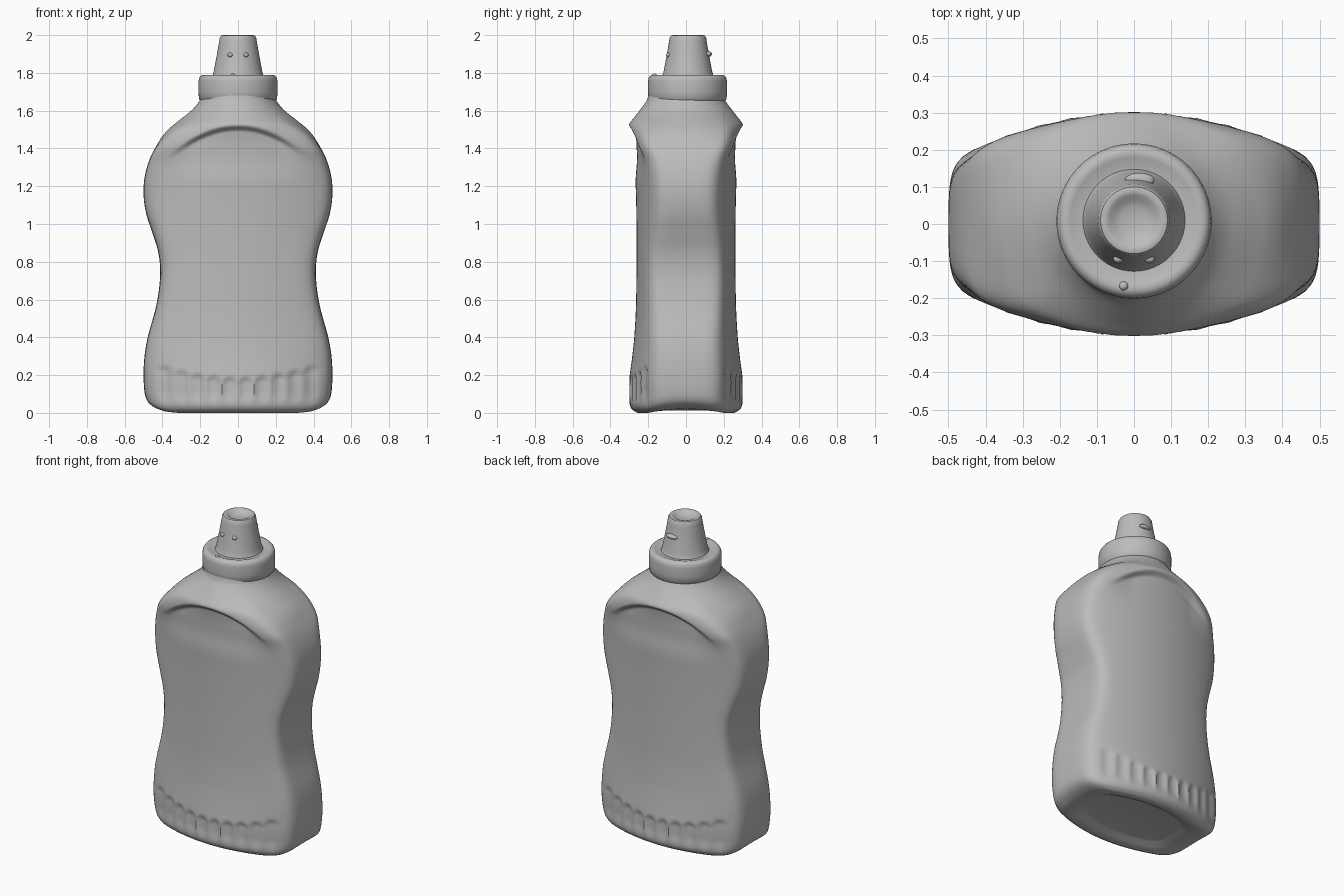
import bpy, bmesh, math

cube = bpy.data.objects.get("Cube")
if cube:
    bpy.data.objects.remove(cube, do_unlink=True)

grey = bpy.data.materials.new("plain grey")
grey.use_nodes = True
grey.diffuse_color = (0.5, 0.5, 0.5, 1)
grey.node_tree.nodes["Principled BSDF"].inputs["Base Color"].default_value = (0.5, 0.5, 0.5, 1)


def smooth(a, b, v):
    t = min(1, max(0, (v - a) / (b - a)))
    return t * t * (3 - 2 * t)


def curve(points, z):
    """Monotone-looking cubic through (z, value) points."""
    n = len(points)
    i = max(0, min(n - 2, sum(p[0] <= z for p in points) - 1))

    def slope(j):
        a, b = points[max(0, j - 1)], points[min(n - 1, j + 1)]
        return (b[1] - a[1]) / (b[0] - a[0])
    (z0, v0), (z1, v1) = points[i], points[i + 1]
    h = z1 - z0
    t = (z - z0) / h
    return ((2*t**3 - 3*t*t + 1) * v0 + (t**3 - 2*t*t + t) * h * slope(i)
            + (3*t*t - 2*t**3) * v1 + (t**3 - t*t) * h * slope(i + 1))


def finish(name, bm, angle=50):
    bmesh.ops.recalc_face_normals(bm, faces=bm.faces)
    mesh = bpy.data.meshes.new(name)
    bm.to_mesh(mesh)
    bm.free()
    obj = bpy.data.objects.new(name, mesh)
    bpy.context.collection.objects.link(obj)
    mesh.materials.append(grey)
    bpy.ops.object.select_all(action='DESELECT')
    obj.select_set(True)
    bpy.context.view_layer.objects.active = obj
    bpy.ops.object.shade_smooth_by_angle(angle=math.radians(angle))
    return obj


def loft(name, rings, angle=50):
    """Skin closed rings of points and cap both ends."""
    bm = bmesh.new()
    loops = [[bm.verts.new(p) for p in ring] for ring in rings]
    n = len(loops[0])
    for a, b in zip(loops, loops[1:]):
        for i in range(n):
            j = (i + 1) % n
            bm.faces.new((a[i], a[j], b[j], b[i]))
    bm.faces.new(loops[0])
    bm.faces.new(loops[-1])
    return finish(name, bm, angle)


def lathe(name, profile, cx, cy, n=64):
    return loft(name, [[(cx + r * math.cos(2 * math.pi * i / n),
                         cy + r * math.sin(2 * math.pi * i / n), z)
                        for i in range(n)] for r, z in profile], 40)


# Bottle outline: half width and half depth by height
WIDTH = [(0, .41), (.015, .445), (.04, .475), (.09, .493), (.2, .5), (.3, .495),
         (.4, .478), (.55, .437), (.65, .419), (.75, .412), (.85, .422),
         (.95, .452), (1.05, .485), (1.15, .5), (1.25, .494), (1.35, .465),
         (1.45, .41), (1.5, .37), (1.55, .31), (1.6, .247), (1.65, .205), (1.68, .195)]
DEPTH = [(0, .255), (.015, .282), (.04, .297), (.09, .302), (.18, .3), (.28, .287),
         (.4, .274), (.6, .264), (1, .262), (1.3, .272), (1.42, .292), (1.5, .303),
         (1.53, .3), (1.57, .27), (1.6, .247), (1.65, .21), (1.68, .2)]


def body_point(angle, z):
    c, s = math.cos(angle), abs(math.sin(angle))
    w, d = curve(WIDTH, z), curve(DEPTH, z)
    # Bowed front and back meeting flat sides at a soft corner
    k = .43 + .12 * (1 - smooth(0, .4, z))
    front = 2 * d / (s + math.sqrt(s * s + 4 * k * d * c * c))
    side = w * (1 - .03 * s * s) / max(abs(c), 1e-4)
    r = (front ** -14 + side ** -14) ** (-1 / 14)
    # Shoulder rounds into the neck
    oval = 1 / math.sqrt((c / w) ** 2 + (s / d) ** 2)
    r += (oval - r) * smooth(1.38, 1.62, z)
    x, y = r * c, r * s
    # Label panel sunk below an arched brow
    facing = smooth(.1, .2, y)
    arch = 1.515 - 1.2 * x * x
    y -= .033 * facing * (1 - smooth(.2, .42, abs(x))) \
        * (1 - smooth(arch - .025, arch + .012, z)) * smooth(1.2, 1.47, z)
    # Row of scalloped flutes around the foot
    wave = abs(math.sin(math.pi * x / .085))
    top = .15 + .4 * x * x + .025 * wave
    y -= .013 * facing * wave ** .7 * smooth(.03, .12, z) \
        * (1 - smooth(top - .01, top + .025, z)) * (1 - smooth(.4, .46, abs(x)))
    # Foot lifts along its centre line
    lift = .022 * max(0, 1 - (y / .2) ** 2) * max(0, 1 - z / .15)
    return (x, math.copysign(y, math.sin(angle)), z + lift)


SEGMENTS = 192
angles = [2 * math.pi * (i + .5) / SEGMENTS for i in range(SEGMENTS)]
heights = [0, .006, .015, .026] + [.04 + .012 * i for i in range(22)] \
    + [.31 + .022 * i for i in range(47)] + [1.35 + .0075 * i for i in range(45)]
body = [[body_point(a, z) for a in angles] for z in heights]


# Sunken underside
def underside(scale, z):
    return [(x * scale, y * scale, h + (z - h) * .9) for x, y, h in body[0]]


loft("bottle_body", [underside(.66, .035), underside(.72, .032), underside(.82, .012)] + body)

# Screw cap with a rolled rim
CAP = [(.18, 1.652), (.2, 1.654), (.207, 1.662), (.209, 1.70), (.209, 1.755),
       (.206, 1.772), (.198, 1.784), (.186, 1.789), (.172, 1.787),
       (.155, 1.78), (.12, 1.78)]
lathe("screw_cap", CAP, 0, .008)

# Tapered nozzle with a dished tip
NOZZLE = [(.14, 1.775), (.134, 1.787), (.128, 1.81), (.113, 1.89), (.1, 1.965),
          (.097, 1.985), (.09, 1.997), (.08, 2.0), (.068, 1.996), (.055, 1.984),
          (.035, 1.977), (.01, 1.975)]
lathe("nozzle", NOZZLE, 0, .01)


# Small moulded nubs
def nub(name, place, size):
    bm = bmesh.new()
    bmesh.ops.create_uvsphere(bm, u_segments=20, v_segments=12, radius=1)
    for v in bm.verts:
        v.co = [p + s * q for p, s, q in zip(place, size, v.co)]
    finish(name, bm)


nub("nozzle_back_nub", (.015, .118, 1.9), (.04, .02, .014))
for side, name in ((-1, "right"), (1, "left")):
    nub("nozzle_front_nub_" + name, (side * .042, -.094, 1.895), (.014, .012, .012))
nub("cap_top_nub", (-.028, -.167, 1.787), (.012, .012, .01))
